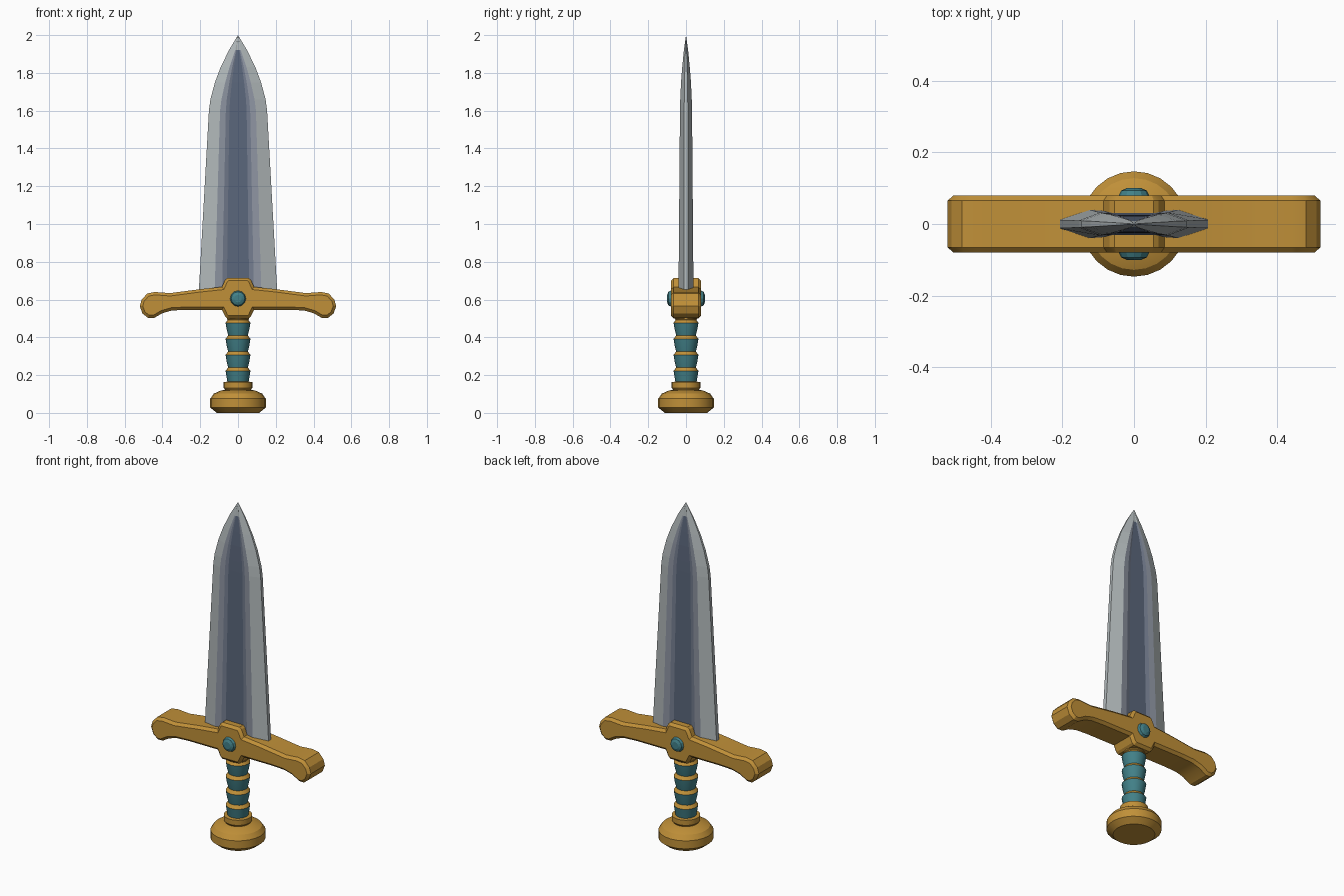
import bpy, bmesh, math
from mathutils import Matrix

if "Cube" in bpy.data.objects:
    bpy.data.objects.remove(bpy.data.objects["Cube"])


def material(name, r, g, b):
    m = bpy.data.materials.new(name)
    m.diffuse_color = (r, g, b, 1)
    m.use_nodes = True
    m.node_tree.nodes["Principled BSDF"].inputs["Base Color"].default_value = m.diffuse_color
    return m


GOLD = material("gold", 0.53, 0.28, 0.04)
TEAL = material("teal", 0.055, 0.22, 0.25)
STEEL = material("light steel", 0.44, 0.48, 0.49)
MID = material("mid steel", 0.27, 0.30, 0.36)
GREY = material("blue grey steel", 0.175, 0.205, 0.275)
DARK = material("dark fuller", 0.105, 0.135, 0.20)


def finish(bm, name, mats, smooth=None):
    bmesh.ops.remove_doubles(bm, verts=bm.verts, dist=1e-5)
    bmesh.ops.recalc_face_normals(bm, faces=bm.faces)
    me = bpy.data.meshes.new(name)
    bm.to_mesh(me)
    bm.free()
    for m in mats:
        me.materials.append(m)
    ob = bpy.data.objects.new(name, me)
    bpy.context.collection.objects.link(ob)
    if smooth:
        bpy.ops.object.select_all(action='DESELECT')
        ob.select_set(True)
        bpy.context.view_layer.objects.active = ob
        bpy.ops.object.shade_smooth_by_angle(angle=math.radians(smooth))
    return ob


def loft(rings, rule=lambda i, j: 0):
    """Bridge closed rings of points, cap both ends."""
    bm = bmesh.new()
    vs = [[bm.verts.new(p) for p in ring] for ring in rings]
    n = len(rings[0])
    for i in range(len(vs) - 1):
        for j in range(n):
            k = (j + 1) % n
            f = bm.faces.new((vs[i][j], vs[i][k], vs[i + 1][k], vs[i + 1][j]))
            f.material_index = rule(i, j)
    bm.faces.new(vs[0])
    bm.faces.new(vs[-1])
    return bm


def lathe(profile, sides, rule=lambda i, j: 0):
    return loft([[(r * math.cos(2 * math.pi * j / sides), r * math.sin(2 * math.pi * j / sides), z)
                  for j in range(sides)] for r, z in profile], rule)


# Blade: tapering section with flat edges and a coloured fuller
# stations: z, half width, fuller scale, thickness scale
stations = [(0.60, 0.21, 1.0, 1.0), (1.60, 0.154, 0.76, 0.80), (1.66, 0.146, 0.70, 0.76),
            (1.75, 0.122, 0.54, 0.66), (1.83, 0.092, 0.36, 0.50),
            (1.92, 0.048, 0.12, 0.28), (2.0, 0.0, 0.0, 0.0)]
rings = []
for z, w, s, t in stations:
    half = [(w, 0.012), (0.125 * s, 0.04), (0.085 * s, 0.037), (0.06 * s, 0.031)]
    back = half + [(-x, y) for x, y in reversed(half)]
    ring = back + [(x, -y) for x, y in reversed(back)]
    rings.append([(x, y * t, z) for x, y in ring])
BANDS = [0, 1, 2, 3, 2, 1, 0, 0]
bm = bmesh.new()
vs = [[bm.verts.new(p) for p in ring] for ring in rings[:-1]]
tip = bm.verts.new((0, 0, 2.0))
n = len(vs[0])
for j in range(n):
    k = (j + 1) % n
    for a, b in zip(vs, vs[1:]):
        bm.faces.new((a[j], a[k], b[k], b[j])).material_index = BANDS[j % 8]
    bm.faces.new((vs[-1][j], vs[-1][k], tip)).material_index = 0
bm.faces.new(vs[0])
finish(bm, "blade", [STEEL, MID, GREY, DARK])

# Crossguard: mirrored outline, extruded and bevelled
right = [(0.055, 0.715), (0.068, 0.705), (0.085, 0.667), (0.20, 0.655), (0.36, 0.634), (0.44, 0.64),
         (0.48, 0.632), (0.51, 0.60), (0.52, 0.565), (0.505, 0.525), (0.475, 0.502),
         (0.445, 0.502), (0.40, 0.528), (0.35, 0.542), (0.27, 0.546), (0.085, 0.546),
         (0.068, 0.51), (0.055, 0.50)]
outline = right + [(-x, z) for x, z in reversed(right)]
bm = loft([[(x, y, z) for x, z in outline] for y in (-0.08, 0.08)])
bmesh.ops.recalc_face_normals(bm, faces=bm.faces)
rim = [e for e in bm.edges if abs(e.verts[0].co.y - e.verts[1].co.y) < 1e-4]
bmesh.ops.bevel(bm, geom=rim, offset=0.015, segments=1, profile=0.5, affect='EDGES')
finish(bm, "crossguard", [GOLD], 25)

# Gem showing on both faces of the guard
bm = lathe([(0.02, -0.1), (0.036, -0.093), (0.042, -0.08), (0.042, 0.08),
            (0.036, 0.093), (0.02, 0.1)], 12)
bmesh.ops.transform(bm, matrix=Matrix.Translation((0, 0, 0.605)) @ Matrix.Rotation(math.pi / 2, 4, 'X'),
                    verts=bm.verts)
finish(bm, "gem", [TEAL])

# Grip: flared teal wraps with gold ledges between them
profile = [(0.054, 0.15)]
for i in range(4):
    z = 0.222 + i * 0.085
    profile += [(0.060, z - 0.035), (0.066, z), (0.052, z + 0.018)]
profile.append((0.052, 0.52))
finish(lathe(profile, 16, lambda i, j: 1 if i % 3 == 2 or i == 12 else 0), "grip", [TEAL, GOLD], 30)

# Collar below the guard
finish(lathe([(0.05, 0.485), (0.058, 0.495), (0.058, 0.53)], 16), "guard_collar", [GOLD], 30)

# Pommel with its upper collar
finish(lathe([(0.112, 0.0), (0.147, 0.028), (0.147, 0.075), (0.128, 0.102), (0.092, 0.118),
              (0.068, 0.122), (0.076, 0.133), (0.076, 0.163), (0.05, 0.166)], 24),
       "pommel", [GOLD], 30)
